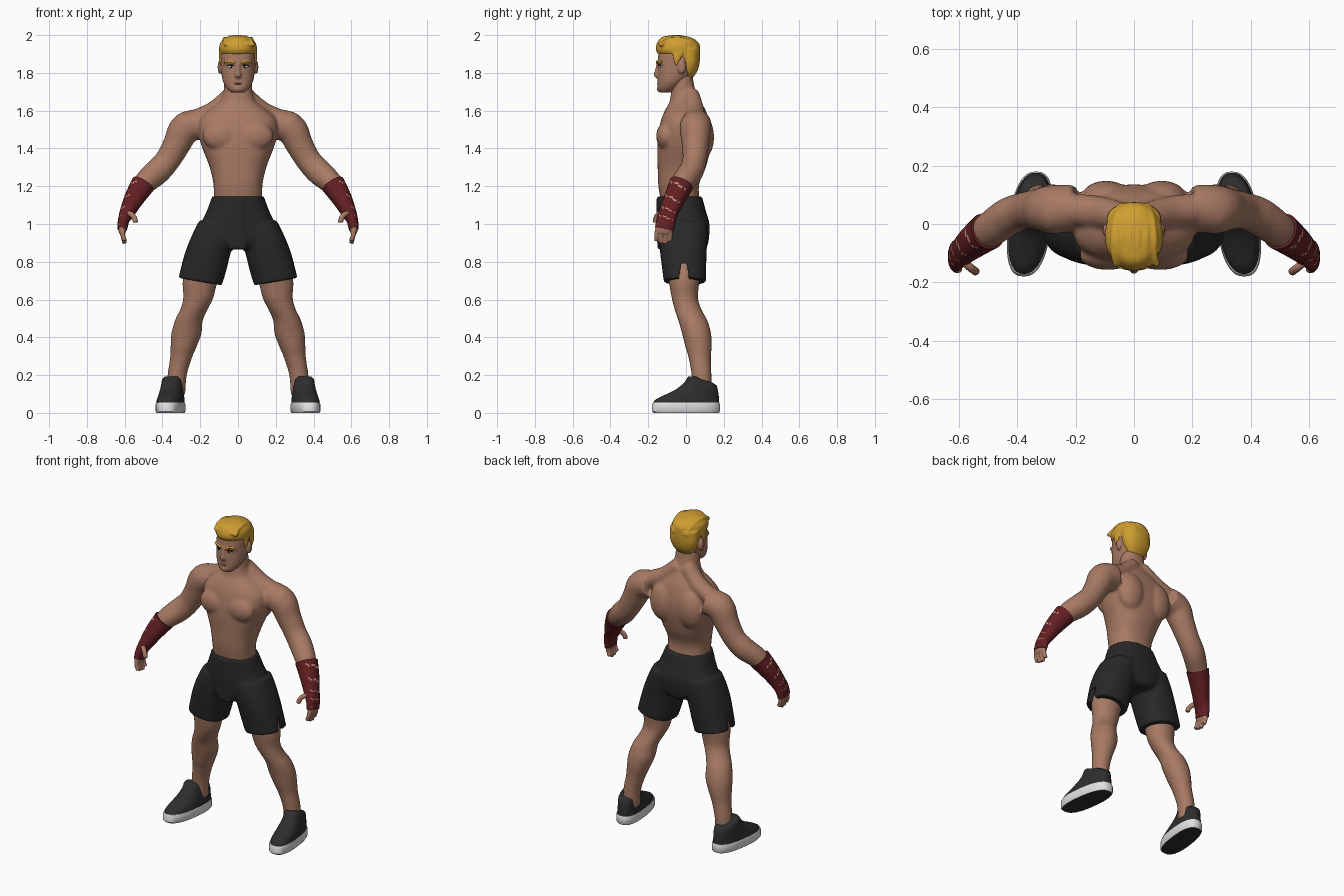
import bpy, bmesh, math
from mathutils import Vector


def material(name, rgb):
    m = bpy.data.materials.new(name)
    m.diffuse_color = (*rgb, 1)
    return m


SKIN = material("skin", (0.39, 0.195, 0.127))
HAIR = material("golden hair", (0.62, 0.34, 0.03))
CLOTH = material("black cloth", (0.021, 0.021, 0.021))
SHOE = material("shoe charcoal", (0.027, 0.027, 0.028))
WHITE = material("white", (0.75, 0.75, 0.75))
WRAP = material("dark red wrap", (0.125, 0.014, 0.016))
SEAM = material("wrap seam", (0.5, 0.29, 0.2))
LIPS = material("lips", (0.24, 0.09, 0.065))
BLACK = material("black", (0.005, 0.005, 0.005))


def spline(pts, sub):
    """Smooth curve through stations of any number of values."""
    if sub == 1:
        return pts
    out = []
    for i in range(len(pts) - 1):
        a, b, c, d = pts[max(i - 1, 0)], pts[i], pts[i + 1], pts[min(i + 2, len(pts) - 1)]
        for k in range(sub):
            t = k / sub
            out.append(tuple(0.5 * (2 * q + (r - p) * t + (2 * p - 5 * q + 4 * r - s) * t * t
                                    + (3 * q - p - 3 * r + s) * t ** 3)
                             for p, q, r, s in zip(a, b, c, d)))
    return out + [pts[-1]]


def loft(pts, n=32, sub=6, flat=False, p=2.0, ref=(0, 1, 0), shear=0.0):
    """Skin stations (x, y, z, a, b); flat = horizontal rings, else across the path."""
    st = spline(pts, sub)
    verts, faces = [], []
    for i, s in enumerate(st):
        c = Vector(s[:3])
        u, v = Vector((1, 0, 0)), Vector((0, 1, 0))
        if not flat:
            t = (Vector(st[min(i + 1, len(st) - 1)][:3]) - Vector(st[max(i - 1, 0)][:3])).normalized()
            r = Vector(ref)
            u = (r - t * r.dot(t)).normalized()
            v = t.cross(u)
        for j in range(n):
            w = 2 * math.pi * j / n
            cu, sv = math.cos(w), math.sin(w)
            q = c + u * max(s[3], .001) * math.copysign(abs(cu) ** (2 / p), cu) \
                + v * max(s[4], .001) * math.copysign(abs(sv) ** (2 / p), sv)
            q.z += shear * (q.x - c.x)
            verts.append(tuple(q))
    for i in range(len(st) - 1):
        for j in range(n):
            k = (j + 1) % n
            faces.append((i * n + j, i * n + k, i * n + n + k, i * n + n + j))
    last = (len(st) - 1) * n
    faces += [tuple(range(n))[::-1], tuple(range(last, last + n))]
    return verts, faces


def tube(pts, r, **kw):
    return loft([(*q, r, r) for q in pts], n=12, sub=4, **kw)


def ball(c, r, k=12):
    ang = [math.pi * (i / k - .5) for i in range(k + 1)]
    return loft([(c[0], c[1], c[2] + r[2] * math.sin(a), r[0] * math.cos(a), r[1] * math.cos(a))
                 for a in ang], n=20, sub=1, flat=True)


def rings(rows):
    """(z, half width, front y, back y) -> stations on the centre line."""
    return [(0, (f + b) / 2, z, w, (b - f) / 2) for z, w, f, b in rows]


def both(parts):
    return parts + [([(-x, y, z) for x, y, z in v], [f[::-1] for f in fs]) for v, fs in parts]


def make(name, parts, mats, voxel=0, smooth=5, rule=None, angle=50):
    verts, faces = [], []
    for v, f in parts:
        o = len(verts)
        verts += v
        faces += [tuple(i + o for i in q) for q in f]
    me = bpy.data.meshes.new(name)
    me.from_pydata(verts, [], faces)
    bm = bmesh.new()
    bm.from_mesh(me)
    bmesh.ops.recalc_face_normals(bm, faces=bm.faces)
    bm.to_mesh(me)
    bm.free()
    for m in mats:
        me.materials.append(m)
    ob = bpy.data.objects.new(name, me)
    bpy.context.collection.objects.link(ob)
    if rule:
        for f in me.polygons:
            f.material_index = rule(f)
    if voxel:
        r = ob.modifiers.new("blend", 'REMESH')
        r.mode, r.voxel_size, r.use_smooth_shade = 'VOXEL', voxel, True
        s = ob.modifiers.new("soften", 'SMOOTH')
        s.factor, s.iterations = 0.5, smooth
    else:
        bpy.ops.object.select_all(action='DESELECT')
        ob.select_set(True)
        bpy.context.view_layer.objects.active = ob
        bpy.ops.object.shade_smooth_by_angle(angle=math.radians(angle))
    return ob


# Body: torso with neck, muscles, arms and legs blended together
torso = loft(rings([(1.08, .13, -.125, .08), (1.2, .129, -.146, .068), (1.3, .15, -.15, .105),
                    (1.4, .188, -.152, .13), (1.48, .21, -.147, .135), (1.55, .205, -.132, .122),
                    (1.6, .16, -.112, .105), (1.645, .1, -.088, .08), (1.69, .078, -.08, .056),
                    (1.74, .074, -.076, .042), (1.79, .07, -.07, .035)]), flat=True, p=2.3, n=48)
limbs = [
    loft([(.2, .055, 1.53, .08, .08), (.28, .05, 1.505, .083, .083), (.325, .05, 1.42, .072, .073),
          (.375, .045, 1.335, .064, .067), (.43, .025, 1.275, .065, .069), (.495, -.02, 1.215, .06, .06),
          (.55, -.06, 1.135, .045, .042)]),
    loft([(.11, -.01, .95, .1, .1), (.17, -.01, .8, .098, .1), (.2, -.01, .7, .093, .082),
          (.21, -.006, .61, .08, .07), (.232, .01, .55, .073, .071), (.26, .036, .49, .074, .077),
          (.273, .056, .42, .08, .077), (.288, .066, .35, .069, .07), (.302, .073, .29, .058, .059),
          (.322, .082, .2, .051, .053), (.328, .085, .09, .048, .05)], flat=True),
    loft([(.03, .02, 1.69, .05, .045), (.12, .04, 1.605, .055, .05), (.2, .048, 1.565, .055, .05),
          (.28, .05, 1.525, .05, .05)]),
    ball((.09, -.108, 1.465), (.098, .05, .075)),
    ball((.095, .085, 1.46), (.09, .064, .12)),
    ball((.275, .045, 1.515), (.075, .08, .08)),
]
make("body", [torso] + both(limbs), [SKIN], voxel=.009, smooth=6)

# Head with nose, brow, chin and ears
head = loft(rings([(1.695, .033, -.138, -.085), (1.715, .057, -.149, -.05), (1.75, .078, -.15, -.005),
                   (1.79, .087, -.15, .035), (1.84, .091, -.148, .055), (1.9, .09, -.146, .06),
                   (1.95, .075, -.12, .05), (1.98, .04, -.08, .02)]), flat=True, p=2.2, n=40)
nose = loft([(0, -.148, 1.855, .01, .007), (0, -.152, 1.82, .011, .011), (0, -.154, 1.787, .017, .017),
             (0, -.147, 1.772, .012, .01)], flat=True, n=16)
face = [ball((.096, -.022, 1.83), (.012, .022, .036)),
        tube([(.008, -.147, 1.852), (.04, -.14, 1.858), (.07, -.118, 1.852)], .01, ref=(0, 0, 1))]
make("head", [head, nose, ball((0, -.137, 1.715), (.026, .018, .017))] + both(face), [SKIN],
     voxel=.006, smooth=3)

# Eyes, brows and mouth
make("eye_whites", both([ball((.038, -.131, 1.832), (.017, .014, .008))]), [WHITE])
make("irises", both([ball((.036, -.1405, 1.832), (.0065, .006, .007))]), [BLACK])
make("eyelid_lines", both([tube([(.018, -.143, 1.837), (.038, -.145, 1.842), (.057, -.134, 1.836)],
                                .0028, ref=(0, 0, 1))]), [BLACK])
make("eyebrows", both([tube([(.014, -.153, 1.853), (.042, -.147, 1.863), (.07, -.125, 1.858)],
                            .0065, ref=(0, 0, 1))]), [HAIR])
make("mouth", [ball((0, -.1465, 1.743), (.023, .006, .0045))], [LIPS])

# Hair: swept-back top, back cap, sideburns and ridges
top = loft([(0, -.042, 1.9, .092, .106), (0, -.043, 1.925, .1, .117), (0, -.043, 1.96, .093, .11),
            (0, -.052, 1.988, .062, .078), (0, -.058, 1.998, .02, .03)], flat=True, n=40)
cap = loft([(0, .013, 1.77, .045, .02), (0, .015, 1.81, .076, .045), (0, .018, 1.86, .092, .055),
            (0, .005, 1.93, .094, .07)], flat=True, p=2.2)
burns = [loft([(.088, -.05, 1.835, .006, .006), (.091, -.048, 1.87, .009, .018),
               (.09, -.04, 1.915, .01, .035)], flat=True, n=16)]
locks = [tube([(x + .01, -.142, 1.945), (x, -.1, 1.982 - 2.5 * x * x), (x, -.04, 1.992 - 2.5 * x * x),
               (x * .85, .03, 1.968 - 2 * x * x), (x * .6, .066, 1.91)], .011, ref=(1, 0, 0))
         for x in (-.07, -.042, -.014, .014, .042, .07)]
make("hair", [top, cap] + both(burns) + locks, [HAIR], voxel=.006, smooth=2)

# Shorts: hips, legs and front panel, with a slit at each side
hips = loft(rings([(1.145, .137, -.15, .085), (1.07, .165, -.151, .105), (1., .195, -.151, .124),
                   (.93, .2, -.147, .122), (.89, .14, -.14, .115), (.865, .07, -.13, .1)]),
            flat=True, p=2.3, n=40)
leg = loft([(.1, -.012, 1., .105, .125), (.13, -.014, .93, .11, .128), (.158, -.014, .85, .115, .123),
            (.18, -.01, .77, .117, .117), (.201, -.006, .695, .115, .112)], flat=True, p=2.3, shear=.17)
panel = loft([(0, -.142, 1.14, .03, .014), (0, -.143, 1., .036, .014), (0, -.136, .865, .042, .014)],
             flat=True, p=4)
shorts = make("shorts", [hips, panel] + both([leg]), [CLOTH], voxel=.008, smooth=3)
wedge = ([(x, y, z) for x in (.268, .4) for y, z in ((-.055, .6), (.03, .6), (.005, .79), (-.025, .79))],
         [(0, 1, 2, 3), (7, 6, 5, 4), (0, 4, 5, 1), (1, 5, 6, 2), (2, 6, 7, 3), (3, 7, 4, 0)])
cutter = make("slit_cutter", both([wedge]), [CLOTH])
cutter.hide_render = True
cutter.display_type = 'WIRE'
cut = shorts.modifiers.new("slits", 'BOOLEAN')
cut.operation, cut.object, cut.solver = 'DIFFERENCE', cutter, 'EXACT'

# Hands: palm, fingers, thumb
hand = [loft([(.585, -.09, 1.06, .038, .033), (.605, -.105, 1.02, .046, .025),
              (.613, -.115, .975, .047, .021), (.611, -.117, .95, .044, .017)], p=2.4),
        tube([(.588, -.125, 1.06), (.563, -.148, 1.05), (.547, -.16, 1.028), (.543, -.163, 1.008)], .0145)]
for i, tip in enumerate((.912, .9, .897, .91)):
    y = -.153 + .024 * i
    hand.append(tube([(.612, y, .965), (.61, y - .003, .94), (.599, y - .003, tip)], .0125))
make("hands", both(hand), [SKIN], voxel=.005, smooth=2)

# Forearm wraps, with pale slanted seams on the outer side
SUB, N = 10, 32
wrap = loft([(.503, -.025, 1.21, .065, .064), (.55, -.06, 1.135, .057, .053), (.585, -.09, 1.065, .05, .041),
             (.605, -.105, 1.02, .051, .031), (.613, -.115, .972, .05, .026)], n=N, sub=SUB, p=2.2)
COUNT = len(wrap[1])


def seam(f):
    i, j = divmod(f.index % COUNT, N)
    return int(2 < i < 36 and 4 <= j <= 12 and (i + j // 4) % 8 == 6 and j % 5 != 0)


make("forearm_wraps", both([wrap]), [WRAP, SEAM], rule=seam)


# Shoes: white sole with dark underside, charcoal upper; toes turned out
def foot(rows, p):
    v, f = loft([(.357, (a + b) / 2, z, w, (b - a) / 2) for z, w, a, b in rows], n=40, sub=1, flat=True, p=p)
    return [([(x - .12 * y + .08 * max(0, -y) * (x - .357), y, z) for x, y, z in v], f)]


make("shoe_soles", both(foot([(0, .068, -.172, .174), (.008, .073, -.18, .18), (.045, .073, -.18, .18),
                              (.055, .07, -.174, .176)], 2.5)),
     [WHITE, SHOE], rule=lambda f: int(f.normal.z < -.8), angle=40)
make("shoe_uppers", both(foot([(.05, .07, -.174, .176), (.068, .069, -.165, .176), (.085, .066, -.135, .174),
                               (.105, .063, -.09, .171), (.125, .06, -.052, .168), (.145, .057, -.026, .163),
                               (.16, .055, -.01, .14), (.178, .05, .003, .085), (.192, .036, .012, .055)], 2.3)),
     [SHOE], angle=60)
